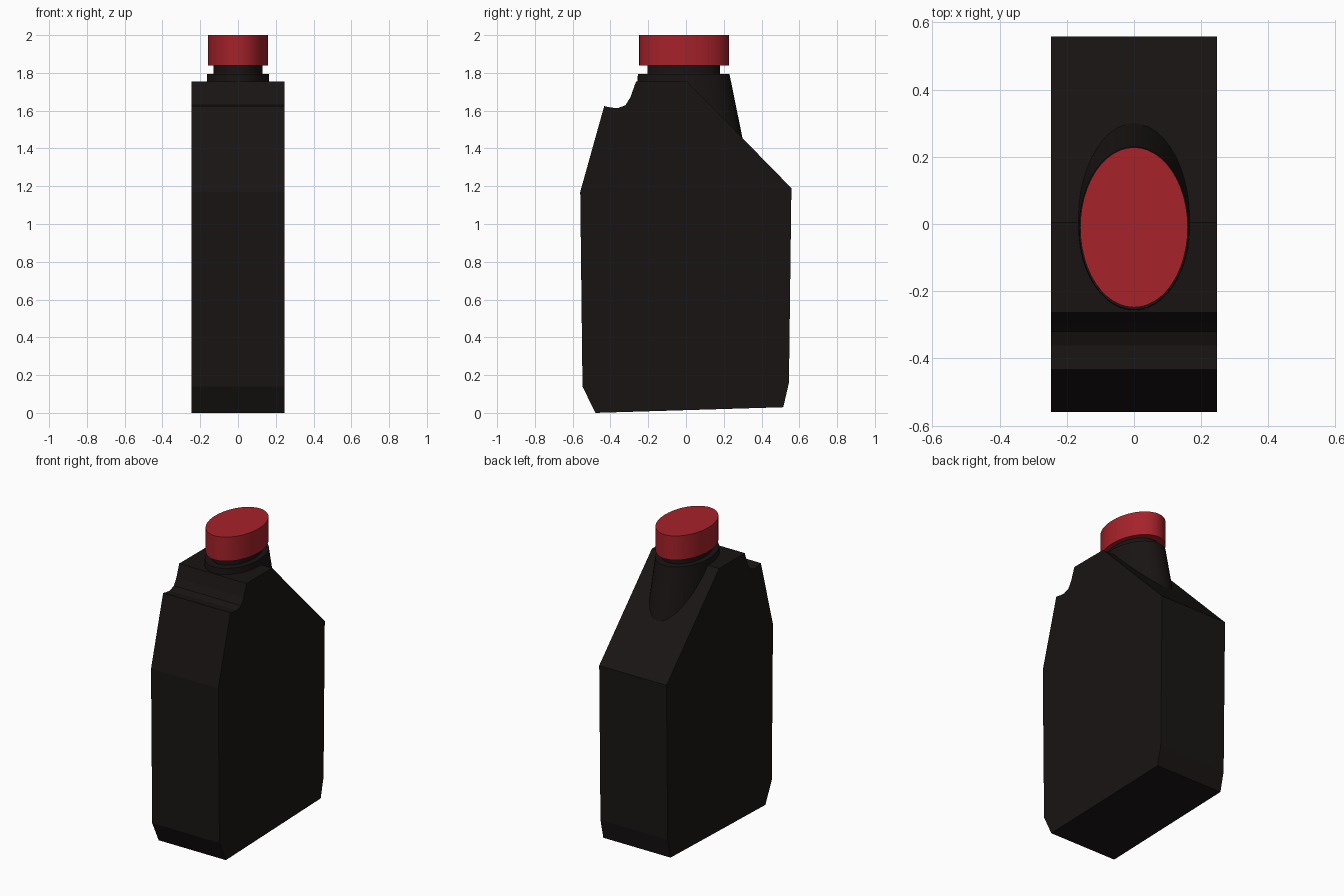
import bpy, bmesh, math

if "Cube" in bpy.data.objects:
    bpy.data.objects.remove(bpy.data.objects["Cube"])

def material(name, color):
    m = bpy.data.materials.new(name)
    m.diffuse_color = (*color, 1)
    m.use_nodes = True
    m.node_tree.nodes["Principled BSDF"].inputs["Base Color"].default_value = m.diffuse_color
    return m

black = material("black_plastic", (0.010, 0.007, 0.007))
red = material("red_plastic", (0.38, 0.016, 0.023))

def finish(name, bm, mat, smooth):
    bmesh.ops.recalc_face_normals(bm, faces=bm.faces)
    me = bpy.data.meshes.new(name)
    bm.to_mesh(me)
    bm.free()
    me.materials.append(mat)
    ob = bpy.data.objects.new(name, me)
    bpy.context.collection.objects.link(ob)
    if smooth:
        bpy.ops.object.select_all(action='DESELECT')
        ob.select_set(True)
        bpy.context.view_layer.objects.active = ob
        bpy.ops.object.shade_smooth_by_angle(angle=math.radians(30))
    return ob

def slab(name, profile, half_width, mat):
    """Extrude a (y, z) side profile across x."""
    bm = bmesh.new()
    f = bm.faces.new([bm.verts.new((-half_width, y, z)) for y, z in profile])
    ext = bmesh.ops.extrude_face_region(bm, geom=[f])
    verts = [v for v in ext['geom'] if isinstance(v, bmesh.types.BMVert)]
    bmesh.ops.translate(bm, verts=verts, vec=(2 * half_width, 0, 0))
    return finish(name, bm, mat, False)

def oval_loft(name, rings, mat, sides=48):
    """Closed loft through ellipses (z, x radius, y min, y max)."""
    bm = bmesh.new()
    loops = []
    for z, rx, y0, y1 in rings:
        loops.append([bm.verts.new((rx * math.cos(a), (y0 + y1) / 2 + (y1 - y0) / 2 * math.sin(a), z))
                      for a in (2 * math.pi * i / sides for i in range(sides))])
    for a, b in zip(loops, loops[1:]):
        for i in range(sides):
            j = (i + 1) % sides
            bm.faces.new((a[i], a[j], b[j], b[i]))
    bm.faces.new(loops[0][::-1])
    bm.faces.new(loops[-1])
    return finish(name, bm, mat, True)

# Flat-sided bottle with finger notch at the front and sloped back shoulder
slab("bottle_body", [
    (-0.48, 0.0), (0.515, 0.03), (0.545, 0.16), (0.558, 1.19), (0.005, 1.755),
    (-0.264, 1.755), (-0.294, 1.672), (-0.32, 1.629), (-0.362, 1.613), (-0.40, 1.617),
    (-0.433, 1.624), (-0.56, 1.17), (-0.548, 0.14)], 0.247, black)

# Tapered oval shoulder rising out of the slope
oval_loft("shoulder", [(1.44, 0.185, -0.27, 0.302), (1.795, 0.163, -0.255, 0.23)], black)

# Narrow neck and overhanging cap
oval_loft("neck", [(1.78, 0.13, -0.205, 0.18), (1.86, 0.13, -0.205, 0.18)], black)
oval_loft("cap", [(1.84, 0.16, -0.248, 0.228), (2.0, 0.16, -0.248, 0.228)], red)
